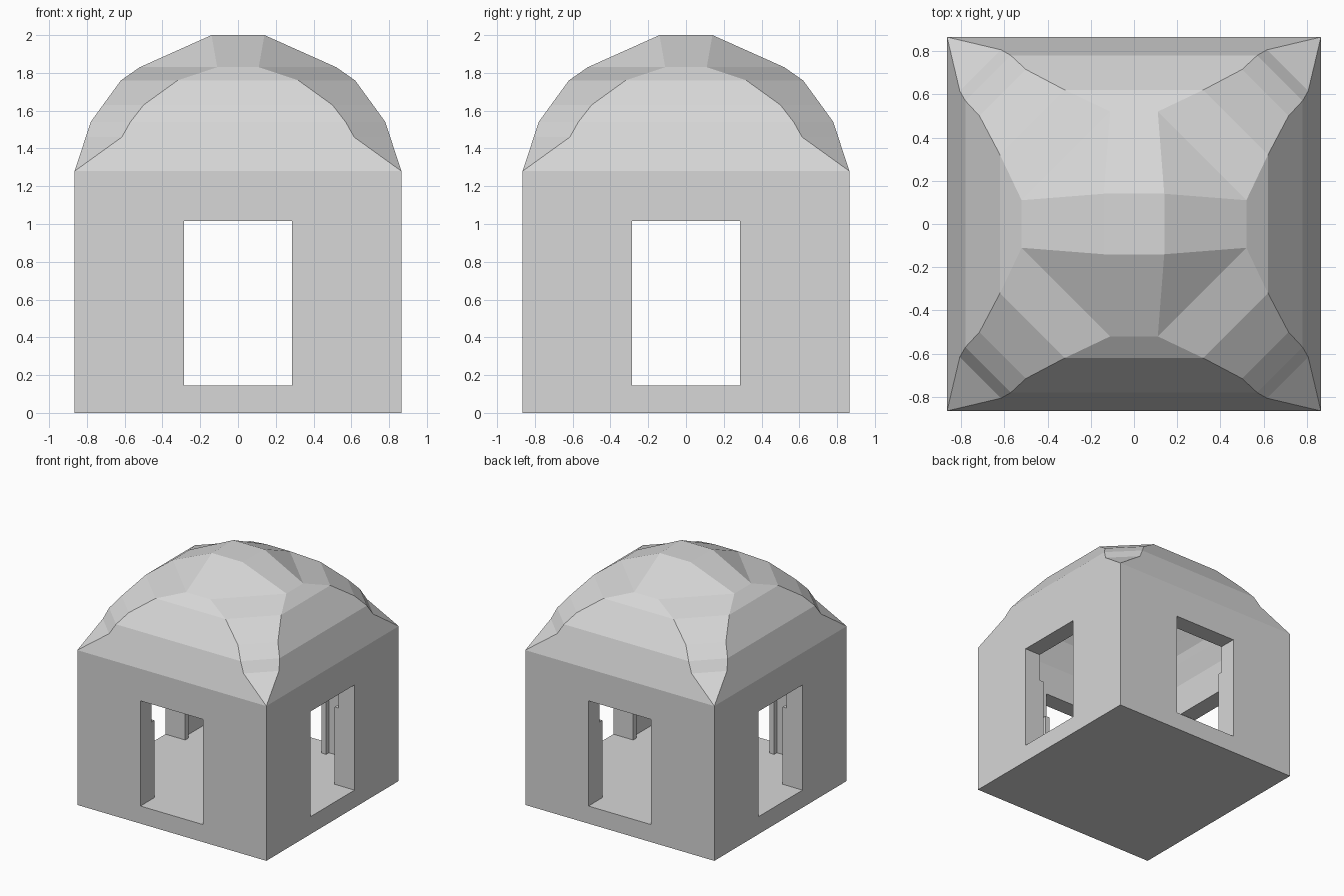
import bpy
import bmesh

if "Cube" in bpy.data.objects:
    bpy.data.objects.remove(bpy.data.objects["Cube"], do_unlink=True)

HALF = 0.865          # half width of the building
FLOOR = 0.145         # top of the floor slab
EAVE = 1.28           # height where the dome starts
WALL = 0.145          # wall thickness
DOOR_HALF = 0.287
DOOR_TOP = 1.015

# Dome rings: half length along a side, distance out, height
DOME = [(0.865, 0.865, 1.28), (0.615, 0.806, 1.46), (0.57, 0.78, 1.54),
        (0.50, 0.715, 1.63), (0.32, 0.62, 1.76), (0.11, 0.52, 1.83),
        (0.14, 0.14, 2.0)]

stone = bpy.data.materials.new("pale_grey_stone")
stone.use_nodes = True
grey = (0.68, 0.68, 0.68, 1)
stone.diffuse_color = grey
bsdf = next(n for n in stone.node_tree.nodes if n.type == 'BSDF_PRINCIPLED')
bsdf.inputs["Base Color"].default_value = grey
bsdf.inputs["Roughness"].default_value = 0.9


def finish(name, bm):
    bmesh.ops.recalc_face_normals(bm, faces=bm.faces)
    mesh = bpy.data.meshes.new(name)
    bm.to_mesh(mesh)
    bm.free()
    mesh.materials.append(stone)
    ob = bpy.data.objects.new(name, mesh)
    bpy.context.collection.objects.link(ob)
    return ob


def domed_block(name, scale, base):
    """Square block with a faceted dome, as one closed solid."""
    bm = bmesh.new()
    levels = [(HALF, HALF, base)] + DOME
    rings = []
    for i, (u, v, z) in enumerate(levels):
        u, v = u * scale, v * scale
        if i:
            z = EAVE + (z - EAVE) * scale
        ring = []
        for c, s in ((1, 0), (0, 1), (-1, 0), (0, -1)):
            for along in (-u, u):
                ring.append(bm.verts.new((c * v - s * along, s * v + c * along, z)))
        rings.append(ring)
    for low, high in zip(rings, rings[1:]):
        for k in range(8):
            n = (k + 1) % 8
            bm.faces.new((low[k], low[n], high[n], high[k]))
    bm.faces.new(rings[0][::-1])
    bm.faces.new(rings[-1])
    bmesh.ops.remove_doubles(bm, verts=bm.verts, dist=0.0005)
    return finish(name, bm)


def box(name, low, high):
    bm = bmesh.new()
    bmesh.ops.create_cube(bm, size=1)
    for v in bm.verts:
        v.co = [h if c > 0 else l for c, l, h in zip(v.co, low, high)]
    return finish(name, bm)


# Solid building and the volumes to remove from it
building = domed_block("domed_building", 1, 0)
cutters = [domed_block("room_cutter", (HALF - WALL) / HALF, FLOOR),
           box("doorway_cutter_x", (-1, -DOOR_HALF, FLOOR), (1, DOOR_HALF, DOOR_TOP)),
           box("doorway_cutter_y", (-DOOR_HALF, -1, FLOOR), (DOOR_HALF, 1, DOOR_TOP))]
for cutter in cutters:
    cutter.hide_render = True
    mod = building.modifiers.new(cutter.name, 'BOOLEAN')
    mod.operation = 'DIFFERENCE'
    mod.solver = 'EXACT'
    mod.object = cutter

# Bake the cuts and drop the cutters
bpy.context.view_layer.update()
graph = bpy.context.evaluated_depsgraph_get()
carved = bpy.data.meshes.new_from_object(building.evaluated_get(graph))
building.modifiers.clear()
building.data = carved
for cutter in cutters:
    bpy.data.objects.remove(cutter, do_unlink=True)

# Slim door posts standing against the inside of each wall
inner = HALF - WALL
post_low, post_high = inner - 0.036, inner + 0.005
for side in (-1, 1):
    near, far = sorted((side * post_low, side * post_high))
    for edge in (-1, 1):
        a, b = sorted((edge * DOOR_HALF, edge * (DOOR_HALF + 0.04)))
        box("door_post_x", (near, a, FLOOR - 0.005), (far, b, 0.785))
        box("door_post_y", (a, near, FLOOR - 0.005), (b, far, 0.785))
